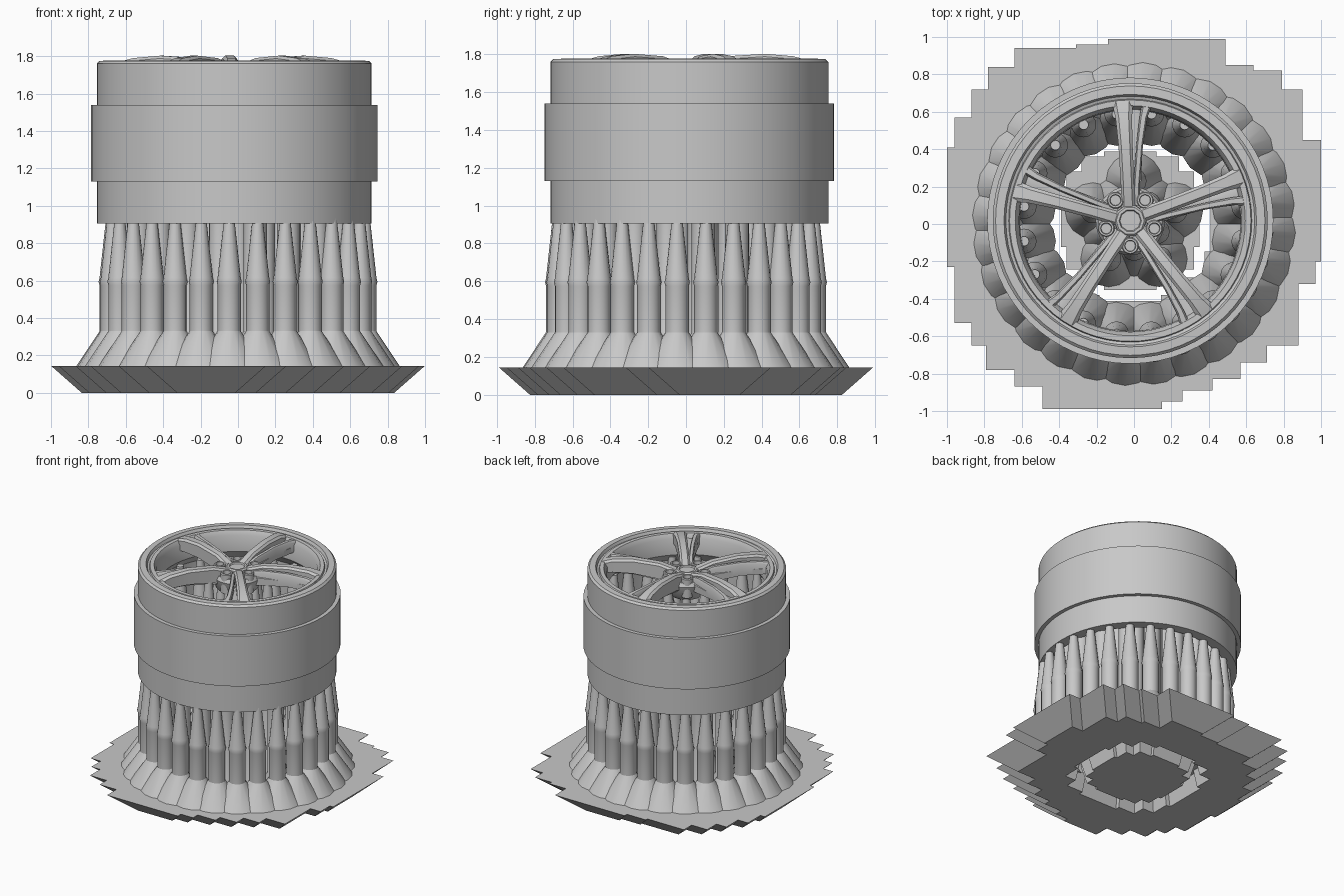
import bpy, bmesh, math
from mathutils import Vector, Matrix

cube = bpy.data.objects.get("Cube")
if cube:
    bpy.data.objects.remove(cube, do_unlink=True)

COLOUR = (0.58, 0.58, 0.58, 1)
grey = bpy.data.materials.new("plain_grey")
grey.use_nodes = True
grey.diffuse_color = COLOUR
grey.node_tree.nodes["Principled BSDF"].inputs["Base Color"].default_value = COLOUR

CX, CY = -0.02, 0.018      # wheel axis
RAFT_TOP = 0.145
FLARE = 0.165              # how far the raft widens from bottom to top


def finish(bm, name, smooth=True):
    bmesh.ops.recalc_face_normals(bm, faces=bm.faces)
    mesh = bpy.data.meshes.new(name)
    bm.to_mesh(mesh)
    bm.free()
    mesh.materials.append(grey)
    obj = bpy.data.objects.new(name, mesh)
    bpy.context.collection.objects.link(obj)
    if smooth:
        bpy.ops.object.select_all(action="DESELECT")
        obj.select_set(True)
        bpy.context.view_layer.objects.active = obj
        bpy.ops.object.shade_smooth_by_angle(angle=math.radians(32))


def loft(bm, rings, caps=True):
    """Skin closed rings of points; caps=False joins last ring to first."""
    vs = [[bm.verts.new(p) for p in ring] for ring in rings]
    n = len(vs[0])
    pairs = list(zip(vs, vs[1:])) + ([] if caps else [(vs[-1], vs[0])])
    for a, b in pairs:
        for i in range(n):
            j = (i + 1) % n
            bm.faces.new((a[i], a[j], b[j], b[i]))
    if caps:
        bm.faces.new(vs[0])
        bm.faces.new(vs[-1])


def lathe(bm, profile, x, y, sides, caps=True):
    turns = [2 * math.pi * i / sides for i in range(sides)]
    loft(bm, [[(x + r * math.cos(t), y + r * math.sin(t), z) for t in turns]
              for r, z in profile], caps)


def polar(r, degrees, cx=0, cy=0):
    a = math.radians(degrees)
    return cx + r * math.cos(a), cy + r * math.sin(a)


# --- Raft: stepped plates that flare upward ---
def slab(bm, loops):
    """loops: list of (bottom outline, top outline); later loops are holes."""
    edges = ([], [])
    for bottom, top in loops:
        lo = [bm.verts.new((x, y, 0)) for x, y in bottom]
        hi = [bm.verts.new((x, y, RAFT_TOP)) for x, y in top]
        for i in range(len(lo)):
            j = (i + 1) % len(lo)
            bm.faces.new((lo[i], lo[j], hi[j], hi[i]))
            edges[0].append(bm.edges.get((lo[i], lo[j])))
            edges[1].append(bm.edges.get((hi[i], hi[j])))
    for level in edges:
        bmesh.ops.triangle_fill(bm, edges=level, use_beauty=True)


def stepped_circle(radius, steps=4):
    """Staircase approximation of a circle."""
    pts = []
    for q in range(4):
        rot = Matrix.Rotation(q * math.pi / 2, 2)
        ring = [polar(radius, 90 * k / steps) for k in range(steps + 1)]
        for k in range(steps):
            if k:
                pts.append(rot @ Vector(ring[k]))
            pts.append(rot @ Vector((ring[k][0], ring[k + 1][1])))
    return [(x + CX, y + CY) for x, y in pts]


def shrink(points):
    """Move every edge of a clockwise staircase outline inward."""
    result = []
    for i, (x, y) in enumerate(points):
        before, after = points[i - 1], points[(i + 1) % len(points)]
        dx, dy = after[0] - before[0], after[1] - before[1]
        result.append((x + math.copysign(FLARE, dy), y - math.copysign(FLARE, dx)))
    return result


# alternating x and y stops of the staircase outline
stops = [0.49, 0.85, 0.64, 0.82, 0.79, 0.72, 0.9, 0.45, 1, -0.2, 0.97, -0.32, 0.88, -0.65,
         0.71, -0.74, 0.57, -0.83, 0.42, -0.89, 0.26, -0.95, 0.15, -0.99, -0.49, -0.87,
         -0.64, -0.78, -0.79, -0.65, -0.87, -0.53, -0.96, -0.23, -1, 0.41,
         -0.96, 0.57, -0.87, 0.72, -0.78, 0.84, -0.64, 0.94, -0.31, 0.96, -0.14, 0.99]
outline, pos = [], [-0.14, 0.99]
for i, stop in enumerate(stops):
    pos[i % 2] = stop
    outline.append(tuple(pos))

bm = bmesh.new()
slab(bm, [(shrink(outline), outline), (stepped_circle(0.46), stepped_circle(0.43))])
finish(bm, "raft_ring", smooth=False)
bm = bmesh.new()
slab(bm, [(stepped_circle(0.33), stepped_circle(0.37))])
finish(bm, "raft_island", smooth=False)


# --- Support pillars: flared foot, shaft, collar and tapered tip ---
def pillars(name, count, radius, phase, top, foot):
    bm = bmesh.new()
    neck = top - 0.35
    profile = [(foot, RAFT_TOP - 0.01), (foot, RAFT_TOP), (0.062, 0.33), (0.062, neck - 0.02),
               (0.067, neck), (0.062, neck + 0.02), (0.026, top)]
    for i in range(count):
        x, y = polar(radius, phase + 360 * i / count)
        lathe(bm, profile, x, y, 16)
    finish(bm, name)


pillars("outer_pillars", 28, 0.68, 8.9, 0.945, 0.185)
pillars("inner_pillars", 20, 0.595, 8.9, 1.58, 0.17)
pillars("spoke_pillars", 5, 0.23, 18, 1.69, 0.15)
pillars("hub_pillars", 5, 0.13, 54, 1.6, 0.15)

# --- Wheel barrel with raised band and inner lip ---
bm = bmesh.new()
lathe(bm, [(0.655, 0.905), (0.735, 0.905), (0.735, 1.13), (0.765, 1.13), (0.765, 1.54),
           (0.735, 1.54), (0.735, 1.76), (0.72, 1.775), (0.675, 1.777), (0.665, 1.755),
           (0.65, 1.75), (0.645, 1.765), (0.615, 1.765), (0.595, 1.73), (0.59, 1.6),
           (0.65, 1.53)], CX, CY, 64, caps=False)
finish(bm, "wheel_barrel")


# --- Spokes: a broad main blade, a slim side blade and a sunken web ---
def blades(name, sections):
    """sections: (radius, sideways offset, half width, top height, depth)."""
    bm = bmesh.new()
    for k in range(5):
        rot = Matrix.Rotation(math.radians(90 + 72 * k), 3, "Z")
        rings = []
        for r, off, half, top, depth in sections:
            ring = [(r, off - half, top - depth), (r, off + half, top - depth),
                    (r, off + half, top - 0.015), (r, off + half * 0.6, top),
                    (r, off - half * 0.6, top), (r, off - half, top - 0.015)]
            rings.append([rot @ Vector(p) + Vector((CX, CY, 0)) for p in ring])
        loft(bm, rings)
    finish(bm, name)


blades("main_spokes", [(0.06, 0.01, 0.038, 1.75, 0.12), (0.2, 0.015, 0.036, 1.79, 0.12),
                       (0.4, 0.025, 0.038, 1.803, 0.11), (0.55, 0.035, 0.044, 1.79, 0.1),
                       (0.64, 0.042, 0.058, 1.765, 0.08)])
blades("side_spokes", [(0.08, -0.03, 0.018, 1.74, 0.11), (0.2, -0.035, 0.017, 1.765, 0.1),
                       (0.4, -0.05, 0.018, 1.775, 0.09), (0.55, -0.07, 0.021, 1.77, 0.09),
                       (0.64, -0.095, 0.03, 1.76, 0.08)])
blades("spoke_webs", [(0.1, -0.01, 0.045, 1.72, 0.08), (0.4, -0.02, 0.045, 1.73, 0.06),
                      (0.64, -0.03, 0.08, 1.73, 0.06)])

# --- Hub with centre cap and lug sockets ---
bm = bmesh.new()
lathe(bm, [(0.12, 1.56), (0.16, 1.6), (0.185, 1.69), (0.17, 1.72)], CX, CY, 40)
finish(bm, "hub")
bm = bmesh.new()
lathe(bm, [(0.09, 1.69), (0.085, 1.75), (0.075, 1.76), (0.06, 1.76), (0.055, 1.75)],
      CX, CY, 10)
finish(bm, "centre_cap")
bm = bmesh.new()
for k in range(5):
    x, y = polar(0.135, 54 + 72 * k, CX, CY)
    lathe(bm, [(0.045, 1.6), (0.045, 1.75), (0.04, 1.757), (0.03, 1.757), (0.027, 1.715)],
          x, y, 20)
finish(bm, "lug_sockets")
